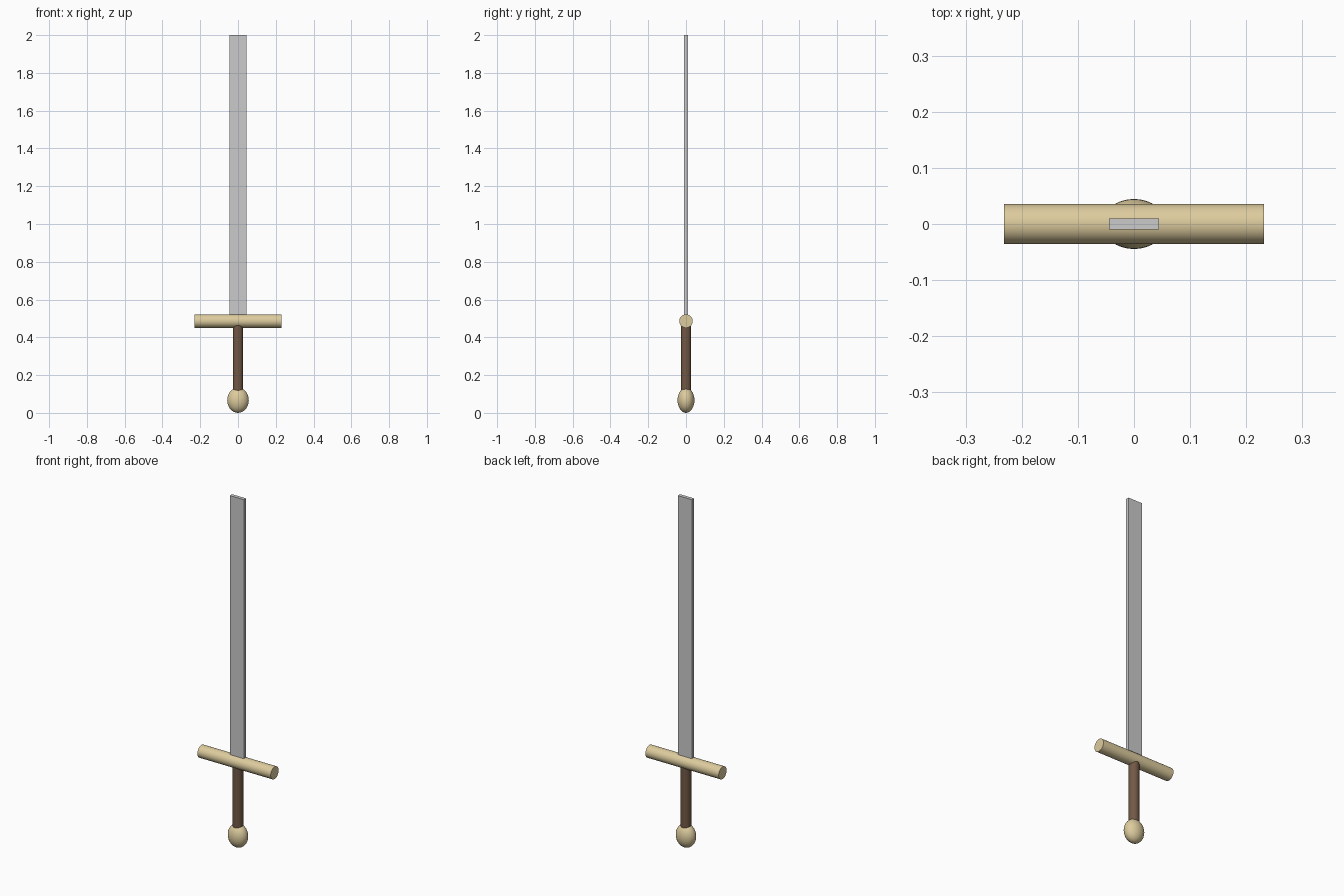
import bpy
from math import radians

if "Cube" in bpy.data.objects:
    bpy.data.objects.remove(bpy.data.objects["Cube"])


def material(name, rgb):
    m = bpy.data.materials.new(name)
    m.diffuse_color = (*rgb, 1)
    m.use_nodes = True
    m.node_tree.nodes["Principled BSDF"].inputs["Base Color"].default_value = m.diffuse_color
    return m


BRASS = material("brass", (0.72, 0.60, 0.34))
LEATHER = material("leather", (0.17, 0.10, 0.06))


def finish(name, mat=None, scale=None, smooth=True):
    ob = bpy.context.object
    ob.name = name
    if scale:
        ob.scale = scale
    bpy.ops.object.transform_apply(location=False, rotation=True, scale=True)
    if mat:
        ob.data.materials.append(mat)
    if smooth:
        bpy.ops.object.shade_smooth_by_angle(angle=radians(35))
    return ob


# Pommel: flattened, slightly tall ball
bpy.ops.mesh.primitive_uv_sphere_add(segments=32, ring_count=16, radius=1, location=(0, 0, 0.067))
finish("pommel", BRASS, (0.057, 0.0446, 0.067))

# Grip: runs from inside the pommel into the guard
bpy.ops.mesh.primitive_cylinder_add(vertices=32, radius=0.0275, depth=0.37, location=(0, 0, 0.295))
finish("grip", LEATHER)

# Guard: round crossbar along x
bpy.ops.mesh.primitive_cylinder_add(vertices=32, radius=0.0357, depth=0.463,
                                    location=(0, 0, 0.486), rotation=(0, radians(90), 0))
finish("guard", BRASS)

# Blade: flat bar with a square end, seated in the guard
bpy.ops.mesh.primitive_cube_add(size=1, location=(0, 0, 1.243))
finish("blade", None, (0.0893, 0.02, 1.514), smooth=False)
